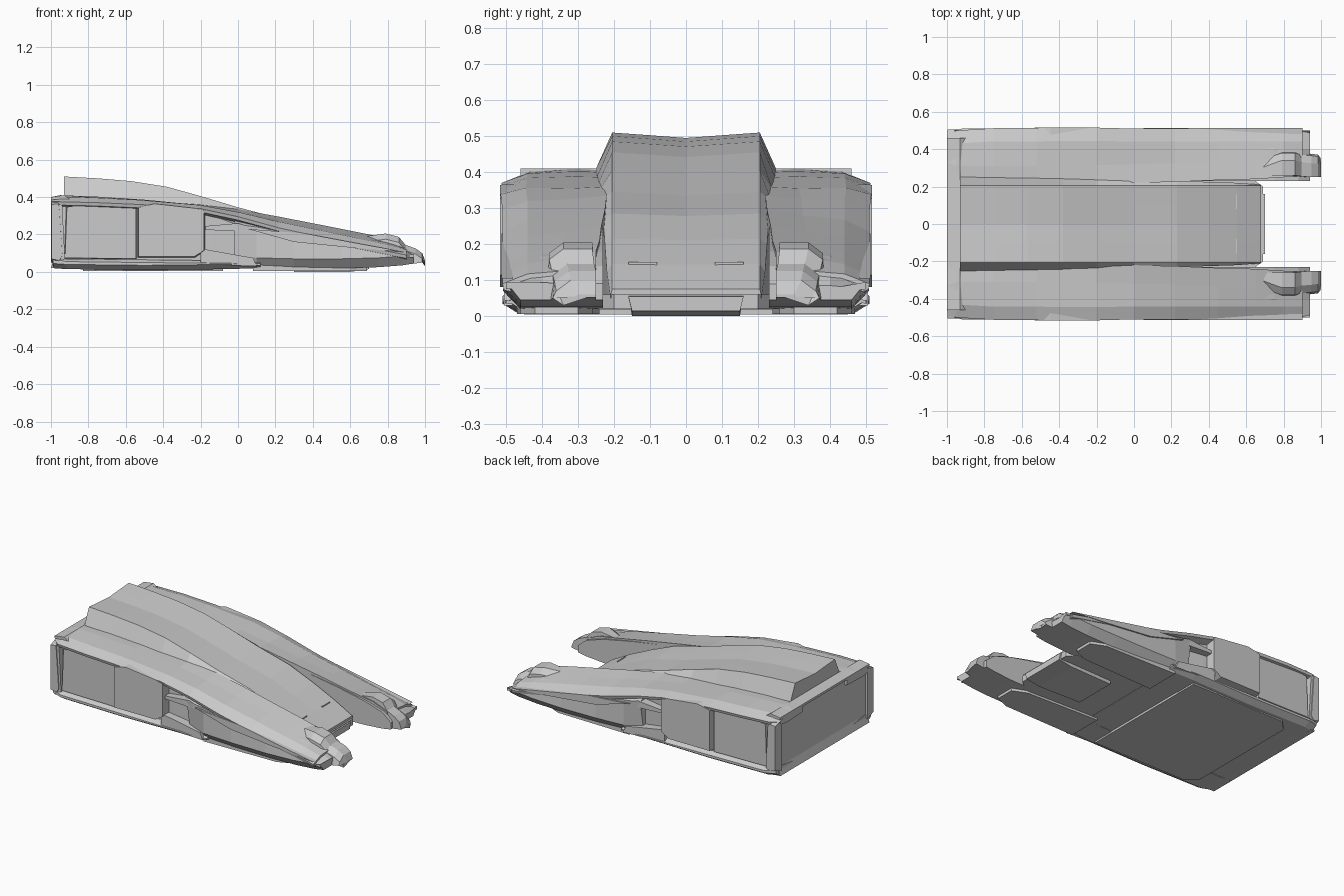
import bpy, bmesh


def finish(name, bm, mirror):
    bmesh.ops.recalc_face_normals(bm, faces=bm.faces)
    me = bpy.data.meshes.new(name)
    bm.to_mesh(me)
    bm.free()
    ob = bpy.data.objects.new(name, me)
    bpy.context.collection.objects.link(ob)
    if mirror:
        mod = ob.modifiers.new("mirror", 'MIRROR')
        mod.use_axis = (False, True, False)
    return ob


def loft(name, sections, mirror=True):
    """Skin closed (y, z) rings placed along x."""
    bm = bmesh.new()
    rings = [[bm.verts.new((x, y, z)) for y, z in ring] for x, ring in sections]
    n = len(rings[0])
    for a, b in zip(rings, rings[1:]):
        for i in range(n):
            j = (i + 1) % n
            bm.faces.new((a[i], a[j], b[j], b[i]))
    bm.faces.new(rings[0])
    bm.faces.new(rings[-1][::-1])
    return finish(name, bm, mirror)


def slab(name, outline, y0, y1, mirror=True, inset=0.0):
    """Extrude an (x, z) outline from y0 to y1, shrinking the outer face by inset."""
    cx = sum(p[0] for p in outline) / len(outline)
    cz = sum(p[1] for p in outline) / len(outline)
    k = 1 - inset
    bm = bmesh.new()
    a = [bm.verts.new((x, y0, z)) for x, z in outline]
    b = [bm.verts.new((cx + (x - cx) * k, y1, cz + (z - cz) * k)) for x, z in outline]
    n = len(a)
    for i in range(n):
        j = (i + 1) % n
        bm.faces.new((a[i], a[j], b[j], b[i]))
    bm.faces.new(a)
    bm.faces.new(b[::-1])
    return finish(name, bm, mirror)


def plate(name, outline, z0, z1, mirror=False):
    """Extrude an (x, y) outline vertically."""
    bm = bmesh.new()
    a = [bm.verts.new((x, y, z0)) for x, y in outline]
    b = [bm.verts.new((x, y, z1)) for x, y in outline]
    n = len(a)
    for i in range(n):
        j = (i + 1) % n
        bm.faces.new((a[i], a[j], b[j], b[i]))
    bm.faces.new(a)
    bm.faces.new(b[::-1])
    return finish(name, bm, mirror)


# Central hood: long sloping spine, dished in the middle, flared at its sides
hood = []
for x, z, dip, w in [(-.93, .51, .015, .25), (-.75, .5, .015, .25), (-.57, .485, .014, .25),
                     (-.38, .455, .013, .245), (-.2, .405, .012, .24), (0, .345, .01, .235),
                     (.23, .285, .007, .23), (.4, .215, .004, .225), (.55, .145, .002, .22),
                     (.68, .075, 0, .21)]:
    shoulder = min(z - .02, .41 + (x + .93) * -.08)
    low = .05
    hood.append((x, [(-w, low), (-w, shoulder), (-.205, z), (-.1, z - dip * .5), (0, z - dip),
                     (.1, z - dip * .5), (.205, z), (w, shoulder), (w, low)]))
loft("central_hood", hood, False)

# Inner hull, recessed behind the side panels, with a flat rear face
loft("inner_hull", [(x, [(-y, .04), (-y, z - .02), (-y + .03, z), (y - .03, z), (y, z - .02), (y, .04)])
                    for x, y, z in [(-.985, .46, .385), (-.5, .475, .36), (-.15, .455, .325),
                                    (.03, .44, .26), (.15, .43, .2)]], False)

# Fender tops: overhanging shells running from tail to nose
cap = []
for x, yi, yo, zi, zr, zo in [(-1, .23, .46, .4, .4, .375), (-.95, .21, .5, .405, .41, .375),
                              (-.75, .21, .512, .4, .402, .37), (-.52, .21, .512, .385, .388, .36),
                              (-.2, .215, .515, .36, .355, .338), (0, .22, .51, .335, .325, .295),
                              (.22, .225, .51, .295, .28, .235), (.45, .235, .51, .25, .235, .185),
                              (.65, .24, .51, .21, .195, .14), (.8, .25, .51, .18, .16, .11),
                              (.9, .25, .51, .14, .125, .09)]:
    t = min(.03, .1 * (1.2 - x))
    cap.append((x, [(yi, zi - t - .02), (yi, zi), (yi + .1, zr), (yo - .07, (zr + zo) / 2 + .01),
                    (yo, zo), (yo - .005, zo - t * .6), (yo - .06, zo - t)]))
loft("fender_top", cap)

# Front wedges: solid lower bodies below the fender tops
loft("front_wedge", [(x, [(.23, b), (.23, ti), (.4, tm), (.5, to), (yo, b + .05), (.46, b)])
                     for x, ti, tm, to, yo, b in [(-.02, .32, .31, .255, .47, .035), (.1, .3, .29, .24, .5, .025),
                                                  (.3, .26, .25, .2, .505, .02), (.55, .22, .2, .15, .508, .02),
                                                  (.75, .18, .165, .115, .505, .025),
                                                  (.88, .14, .12, .085, .5, .035), (.94, .09, .085, .075, .5, .045)]])

# Flared blade along each front wedge
slab("wedge_blade", [(.05, .23), (.36, .205), (.6, .16), (.9, .105), (.6, .13), (.3, .16)], .48, .512)

# Nose prongs: raised blocks with a drooping tip
loft("nose_prong", [(x, [(.25, b), (a, t), (c, t), (c + .04, t - .03), (c + .05, b)])
                    for x, a, c, t, b in [(.68, .26, .3, .19, .08), (.79, .26, .34, .205, .05),
                                          (.86, .26, .34, .187, .045), (.895, .255, .33, .145, .04),
                                          (.95, .25, .325, .125, .045), (.985, .25, .32, .1, .05),
                                          (1, .25, .3, .06, .052)]])

# Side pod panels, air intake flaps and rear bay panels
slab("side_panel", [(-.54, .075), (-.23, .075), (-.175, .11), (-.175, .33), (-.23, .345),
                    (-.45, .37), (-.54, .35)], .44, .517, inset=.04)
slab("intake_flap", [(-.175, .245), (0, .26), (.06, .24), (.03, .215), (-.175, .225)], .4, .5)
slab("intake_sill", [(-.2, .125), (.08, .075), (.1, .03), (-.2, .04)], .42, .505)
slab("rear_bay_panel", [(-.93, .07), (-.54, .065), (-.54, .35), (-.8, .365), (-.92, .35)],
     .45, .49, inset=.03)

# Rear corner posts and bumper
slab("rear_post", [(-1, .05), (-.955, .04), (-.935, .07), (-.955, .36), (-.96, .385), (-1, .38)],
     .44, .505, inset=.12)
slab("rear_post_rib", [(-.95, .06), (-.925, .07), (-.94, .36), (-.96, .36)], .44, .5)
slab("rear_lower_bumper", [(-1, .02), (-.985, .075), (-.94, .06), (-.9, .02)], -.46, .46, False)
slab("rear_upper_lip", [(-1, .385), (-1, .4), (-.93, .41), (-.9, .39)], -.46, .46, False)

# Sills: chamfered lower edge below the rear panels
loft("side_sill", [(x, [(.3, b), (.3, .06), (.48, t), (yo, t - .015), (yo, b + .025), (yo - .04, b)])
                   for x, t, b, yo in [(-.99, .085, .02, .49), (-.92, .07, .015, .51), (-.5, .065, .01, .51),
                                       (-.05, .06, .015, .51), (.12, .05, .02, .5)]])

# Underside: rear floor, front tray and skid plates
plate("rear_floor", [(-.98, -.44), (.12, -.46), (.12, .46), (-.98, .44)], .018, .06)
plate("front_tray", [(.1, -.25), (.62, -.25), (.69, -.2), (.69, .2), (.62, .25), (.1, .25)], .02, .06)
plate("rear_skid", [(-.83, -.38), (-.76, -.45), (-.08, -.45), (-.08, .45), (-.76, .45), (-.83, .38)], .004, .03)
plate("front_skid", [(.08, .24), (.6, .26), (.69, .3), (.69, .42), (.6, .46), (.08, .47)], .006, .04, True)
loft("front_lip", [(x, [(-w, b), (-w - .01, t), (w + .01, t), (w, b)])
                   for x, w, b, t in [(.3, .14, 0, .05), (.6, .15, 0, .06), (.7, .15, .015, .055)]], False)

# Thin vents on the hood front
for side in (-1, 1):
    plate("hood_vent", [(.545, side * .08), (.552, side * .08), (.552, side * .16), (.545, side * .16)],
          .12, .15)
